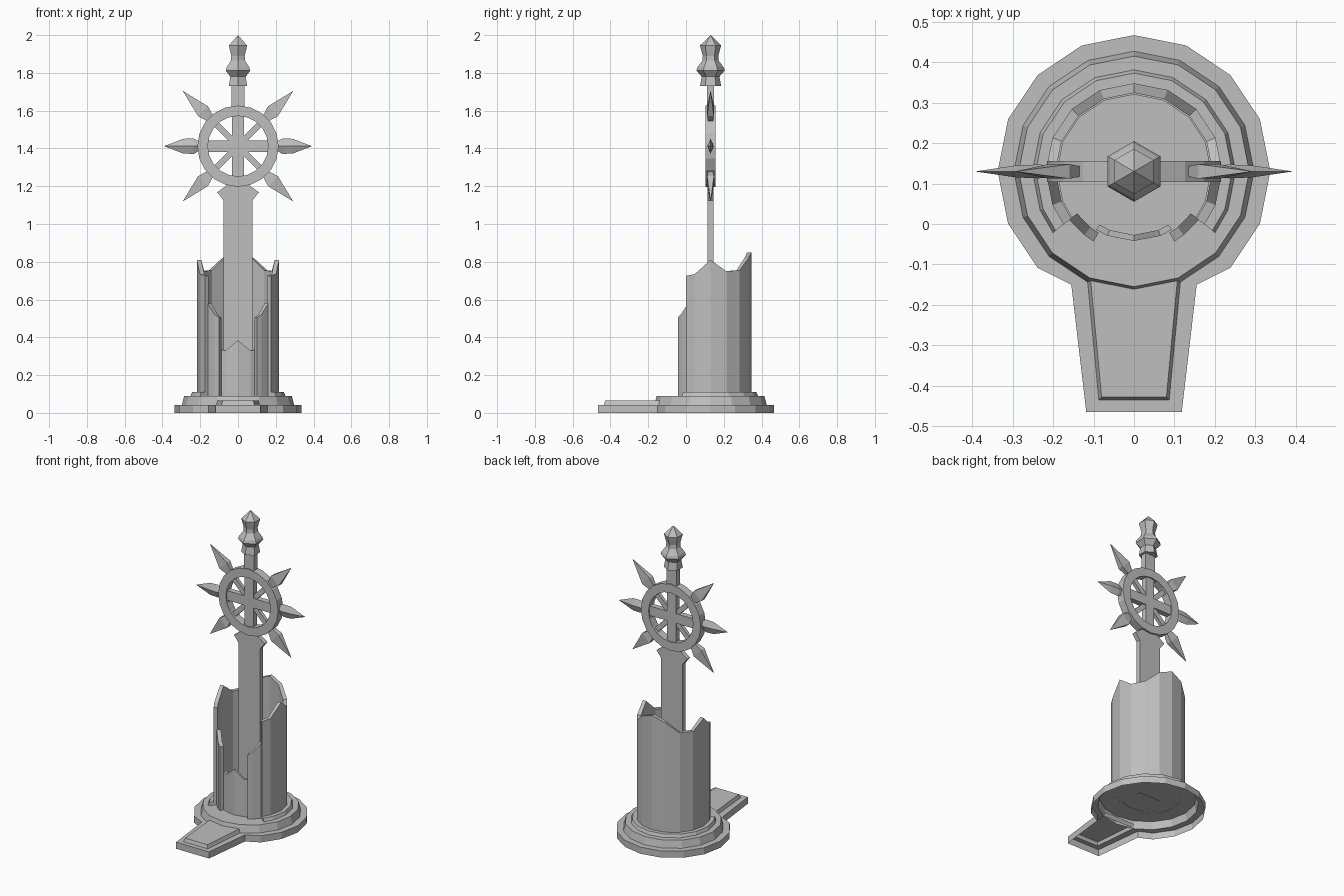
import bpy, bmesh, math
from mathutils import Matrix, Vector

old = bpy.data.objects.get("Cube")
if old:
    bpy.data.objects.remove(old)

stone = bpy.data.materials.new("grey stone")
stone.use_nodes = True
GREY = (0.52, 0.52, 0.52, 1)
stone.diffuse_color = GREY
stone.node_tree.nodes["Principled BSDF"].inputs["Base Color"].default_value = GREY

CY = 0.13          # depth of the tower axis
WHEEL_Z = 1.412    # height of the wheel hub
STEP = 22.5


def finish(name, bm, normals=True):
    if normals:
        bmesh.ops.recalc_face_normals(bm, faces=bm.faces)
    mesh = bpy.data.meshes.new(name)
    bm.to_mesh(mesh)
    bm.free()
    mesh.materials.append(stone)
    obj = bpy.data.objects.new(name, mesh)
    bpy.context.collection.objects.link(obj)
    return obj


def polar(r, deg, z=0.0):
    a = math.radians(deg)
    return Vector((r * math.cos(a), CY + r * math.sin(a), z))


def loft(name, rings, cap_start=True, cap_end=True, closed=False):
    """Join equal-length rings of points with quads."""
    bm = bmesh.new()
    vs = [[bm.verts.new(p) for p in ring] for ring in rings]
    pairs = list(zip(vs, vs[1:])) + ([(vs[-1], vs[0])] if closed else [])
    for a, b in pairs:
        for i in range(len(a)):
            j = (i + 1) % len(a)
            bm.faces.new((a[i], a[j], b[j], b[i]))
    if cap_start and not closed:
        bm.faces.new(vs[0])
    if cap_end and not closed:
        bm.faces.new(vs[-1])
    bmesh.ops.remove_doubles(bm, verts=bm.verts, dist=0.0002)
    return finish(name, bm)


def revolve(name, profile, sides, start=0, **caps):
    rings = [[polar(r, start + 360 * i / sides, z) for i in range(sides)] for r, z in profile]
    return loft(name, rings, **caps)


def arc_wall(name, tops, r_in, r_out, z0, slope=0.0):
    """Curved wall whose top follows (angle, height) pairs."""
    return loft(name, [[polar(r_in, a, z0), polar(r_out, a, z0),
                        polar(r_out - slope, a, z), polar(r_in, a, z)] for a, z in tops])


def both_sides(right_half):
    """Mirror (angle, height) pairs that end at the back centre."""
    return right_half + [(180 - a, z) for a, z in reversed(right_half[:-1])]


def plate(name, outline, half_depth):
    return loft(name, [[Vector((x, CY + s * half_depth, z)) for x, z in outline]
                       for s in (-1, 1)])


def place_on_wheel(obj, deg):
    obj.data.transform(Matrix.Translation((0, CY, WHEEL_Z))
                       @ Matrix.Rotation(math.radians(-deg), 4, 'Y'))


def box(sx, sy, sz):
    bm = bmesh.new()
    bmesh.ops.create_cube(bm, size=1)
    bmesh.ops.scale(bm, vec=(sx, sy, sz), verts=bm.verts)
    return bm


# Foundation: open shell with a tongue-shaped walkway at the front
outer = [polar(0.337, a * STEP).xy for a in range(-2, 11)]
outer += [Vector(p) for p in ((-0.155, -0.15), (-0.118, -0.465), (0.118, -0.465), (0.155, -0.15))]
inner = [polar(0.297, a * STEP).xy for a in range(-3, 12)]
inner += [Vector((-0.085, -0.435)), Vector((0.085, -0.435))]
bm = bmesh.new()
loops = []
for points, z in ((outer, 0), (outer, 0.043), (inner, 0.043)):
    loops.append([bm.verts.new((p.x, p.y, z)) for p in points])
n = len(outer)
for i in range(n):
    j = (i + 1) % n
    bm.faces.new((loops[0][i], loops[0][j], loops[1][j], loops[1][i]))
rim = [bm.edges.get((lp[i], lp[(i + 1) % len(lp)])) or bm.edges.new((lp[i], lp[(i + 1) % len(lp)]))
       for lp in loops[1:] for i in range(len(lp))]
bmesh.ops.triangle_fill(bm, edges=rim, use_beauty=True)
finish("foundation", bm)

# Raised slab of the walkway
slab = []
for w, front, back, z in ((0.115, -0.435, -0.14, 0.043), (0.108, -0.428, -0.13, 0.065)):
    slab.append([(-w, back, z), (-w + 0.028, front, z), (w - 0.028, front, z), (w, back, z)])
loft("walkway_slab", slab, cap_start=False)

# Middle step and the open upper step
revolve("middle_step", [(0.297, 0.043), (0.285, 0.09)], 16, cap_start=False)
arc_wall("upper_step", both_sides([(-37, 0.11)] + [(a * STEP, 0.11) for a in range(-1, 5)]),
         0.19, 0.252, 0.088, 0.009)

# Broken tower walls
arc_wall("rear_wall", both_sides([(-37, 0.725), (-22.5, 0.735), (0, 0.81), (22.5, 0.75),
                                  (45, 0.755), (67.5, 0.82), (90, 0.85)]), 0.194, 0.218, 0.088)
pillar = [(-60, 0.505), (-52, 0.52), (-36.5, 0.58)]
arc_wall("left_front_wall", pillar, 0.175, 0.2, 0.088)
arc_wall("right_front_wall", [(180 - a, z) for a, z in pillar], 0.175, 0.2, 0.088)
arc_wall("front_wall", [(-123, 0.335), (-112.5, 0.33), (-90, 0.385), (-67.5, 0.33), (-57, 0.335)],
         0.157, 0.172, 0.088)

# Central slab with flared shoulders
half = [(0.077, 0.088), (0.077, 1.125), (0.11, 1.168), (0.055, 1.208)]
plate("central_slab", half + [(-x, z) for x, z in reversed(half)], 0.015)

# Wheel rim
ring = []
for k in range(20):
    a = math.radians(18 * k)
    ring.append([Vector((r * math.cos(a), CY + y, WHEEL_Z + r * math.sin(a)))
                 for r, y in ((0.16, -0.026), (0.215, -0.026), (0.215, 0.026), (0.16, 0.026))])
loft("wheel_rim", ring, closed=True)

# Wheel spokes
for deg in (0, 45, 90, 135):
    main = deg % 90 == 0
    spoke = finish("wheel_spoke", box(0.35, 0.036 if main else 0.022, 0.062 if main else 0.032))
    place_on_wheel(spoke, deg)
mast = finish("mast", box(0.07, 0.036, 0.16))
mast.data.transform(Matrix.Translation((0, CY, 1.67)))

# Spikes around the wheel: flat blades on diagonals, ridged blades at the sides
for deg in (45, 135, 225, 315):
    sections = [(0.205, 0.02, 0.012), (0.262, 0.037, 0.018), (0.412, 0.0005, 0.0005)]
    spike = loft("diagonal_spike", [[Vector((r, s * d, t * w)) for s, t in
                                     ((-1, -1), (1, -1), (1, 1), (-1, 1))] for r, w, d in sections])
    place_on_wheel(spike, deg)
for deg in (0, 180):
    sections = [(0.2, 0.022, 0.014), (0.235, 0.041, 0.017), (0.29, 0.039, 0.015), (0.39, 0.0005, 0.0005)]
    spike = loft("side_spike", [[Vector((r, s * d, t * w)) for s, t in
                                 ((-1, 0), (0, -1), (1, 0), (0, 1))] for r, w, d in sections])
    place_on_wheel(spike, deg)

# Six-sided finial
revolve("finial", [(0.056, 1.73), (0.047, 1.78), (0.075, 1.812), (0.069, 1.83), (0.043, 1.865),
                   (0.041, 1.89), (0.056, 1.945), (0.0003, 2.0)], 6, start=30, cap_end=False)
